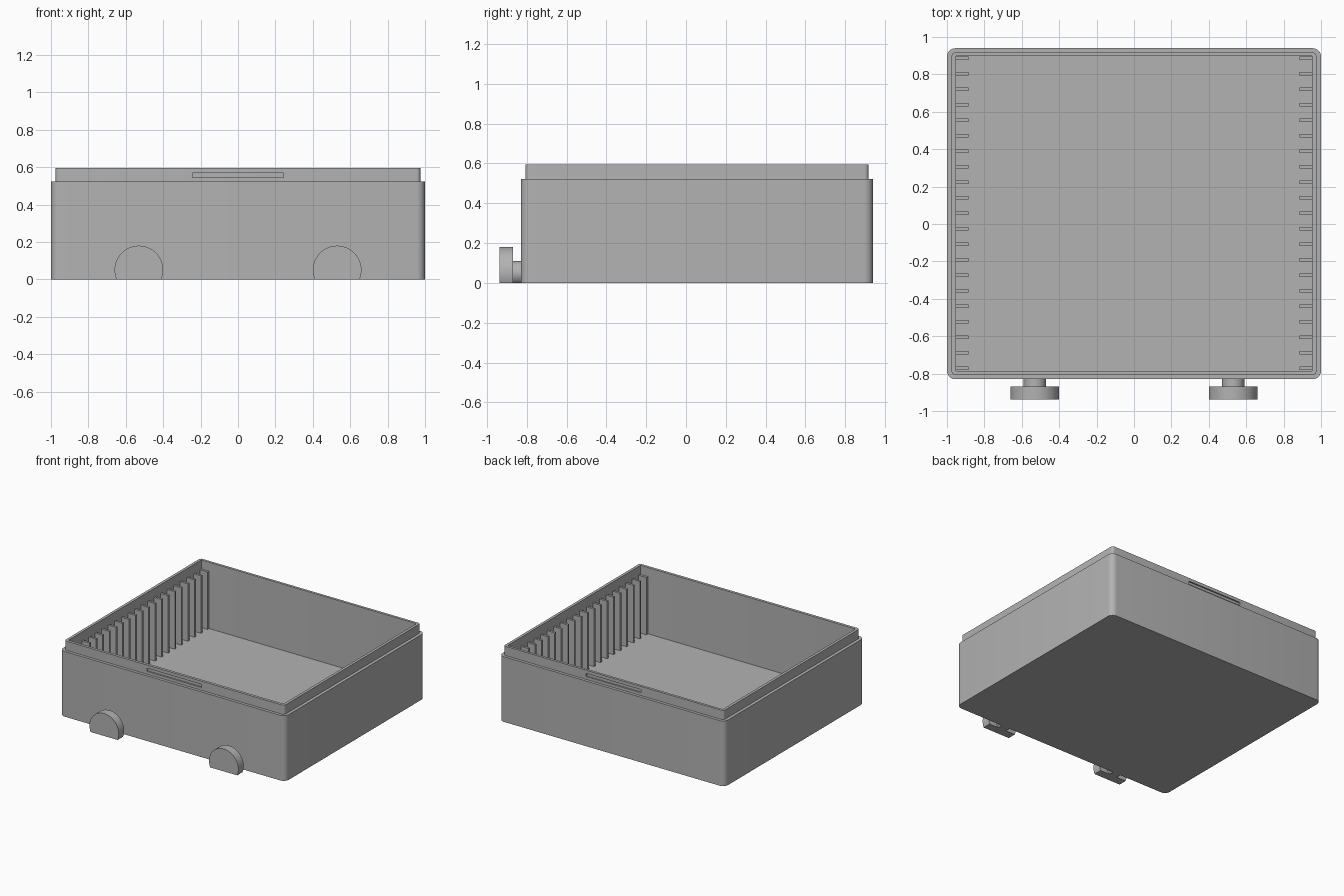
import bpy, bmesh, math

if "Cube" in bpy.data.objects:
    bpy.data.objects.remove(bpy.data.objects["Cube"])

grey = bpy.data.materials.new("plain grey")
grey.diffuse_color = (0.45, 0.45, 0.45, 1)
grey.use_nodes = True
grey.node_tree.nodes["Principled BSDF"].inputs["Base Color"].default_value = grey.diffuse_color


def finish(name, bm, smooth=True):
    bmesh.ops.recalc_face_normals(bm, faces=bm.faces[:])
    me = bpy.data.meshes.new(name)
    bm.to_mesh(me)
    bm.free()
    me.materials.append(grey)
    ob = bpy.data.objects.new(name, me)
    bpy.context.collection.objects.link(ob)
    if smooth:
        bpy.ops.object.select_all(action='DESELECT')
        ob.select_set(True)
        bpy.context.view_layer.objects.active = ob
        bpy.ops.object.shade_smooth_by_angle(angle=math.radians(30))
    return ob


def rounded_rect(hx, y0, y1, r, n=6):
    """Counter-clockwise outline with rounded corners."""
    pts = []
    for cx, cy, a in ((hx - r, y1 - r, 0), (r - hx, y1 - r, 90),
                      (r - hx, y0 + r, 180), (hx - r, y0 + r, 270)):
        for i in range(n + 1):
            t = math.radians(a + 90 * i / n)
            pts.append((cx + r * math.cos(t), cy + r * math.sin(t)))
    return pts


def extrude_y(bm, profile, y0, y1):
    """Closed prism from an (x, z) outline."""
    a = [bm.verts.new((x, y0, z)) for x, z in profile]
    b = [bm.verts.new((x, y1, z)) for x, z in profile]
    n = len(a)
    bm.faces.new(a)
    bm.faces.new(b[::-1])
    for i in range(n):
        j = (i + 1) % n
        bm.faces.new((a[i], b[i], b[j], a[j]))


def box(bm, x0, x1, y0, y1, z0, z1):
    extrude_y(bm, [(x0, z0), (x1, z0), (x1, z1), (x0, z1)], y0, y1)


# Tray shell: outer wall, stepped lip, cavity and floor as one skin of rings
FLOOR, SHOULDER, RIM = 0.065, 0.522, 0.596
outer = rounded_rect(1.0, -0.83, 0.94, 0.045)
lip = rounded_rect(0.975, -0.807, 0.917, 0.02)
inner = rounded_rect(0.953, -0.785, 0.897, 0.002)
bm = bmesh.new()
rings = [[bm.verts.new((x, y, z)) for x, y in pts] for pts, z in
         ((outer, 0), (outer, SHOULDER), (lip, SHOULDER), (lip, RIM),
          (inner, RIM), (inner, FLOOR))]
for a, b in zip(rings, rings[1:]):
    for i in range(len(a)):
        j = (i + 1) % len(a)
        bm.faces.new((a[i], a[j], b[j], b[i]))
bm.faces.new(rings[0][::-1])
bm.faces.new(rings[-1])
tray = finish("tray", bm)

# Latch grooves cut in the front and back of the lip
bm = bmesh.new()
box(bm, -0.243, 0.243, -0.83, -0.796, 0.545, 0.57)
box(bm, -0.243, 0.243, 0.906, 0.94, 0.545, 0.57)
cutter = finish("groove_cutter", bm, False)
cutter.hide_render = True
cutter.hide_set(True)
mod = tray.modifiers.new("grooves", 'BOOLEAN')
mod.operation = 'DIFFERENCE'
mod.solver = 'EXACT'
mod.object = cutter

# Slot ribs along both side walls
bm = bmesh.new()
for i in range(21):
    y = 0.887 - i * 0.0829
    for s in (-1, 1):
        x0, x1 = sorted((s * 0.956, s * 0.885))
        box(bm, x0, x1, y - 0.009, y + 0.009, FLOOR - 0.005, 0.525)
finish("slot_ribs", bm, False)


# Front pegs: wide disc on a thin stem, both cut flat at the base
def flat_disc(cx, r, cz=0.05, n=48):
    a0 = -math.asin(cz / r)
    return [(cx + r * math.cos(t), cz + r * math.sin(t)) for t in
            (a0 + (math.pi - 2 * a0) * i / n for i in range(n + 1))]


for side, cx in (("left", -0.53), ("right", 0.53)):
    bm = bmesh.new()
    extrude_y(bm, flat_disc(cx, 0.13), -0.938, -0.87)
    finish(side + "_peg_disc", bm)
    bm = bmesh.new()
    extrude_y(bm, flat_disc(cx, 0.06), -0.87, -0.828)
    finish(side + "_peg_stem", bm)
